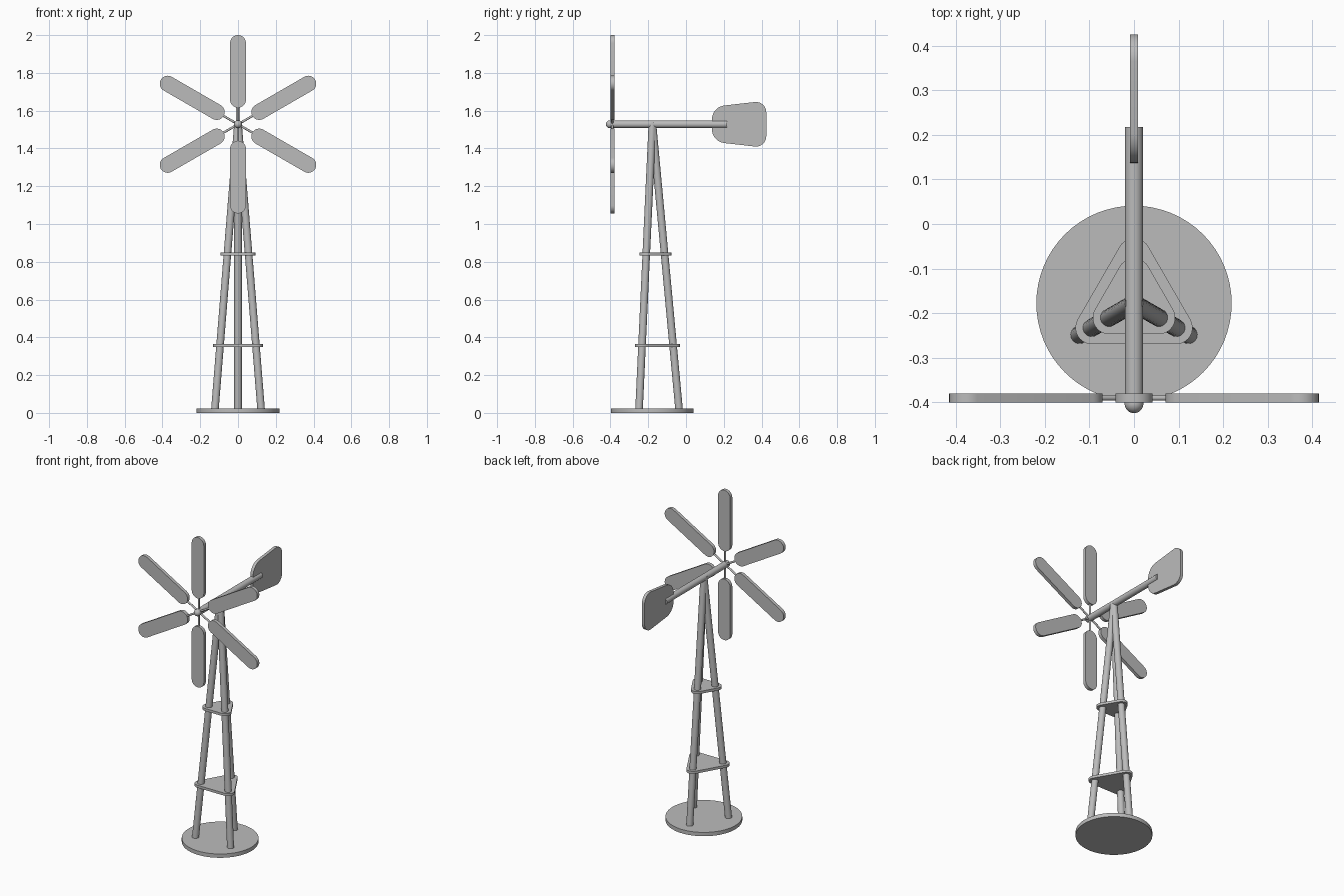
import bpy
import bmesh
from math import radians, sin, cos, pi
from mathutils import Vector, Matrix

cube = bpy.data.objects.get("Cube")
if cube:
    bpy.data.objects.remove(cube, do_unlink=True)

grey = bpy.data.materials.new("plain_grey")
grey.use_nodes = True
COLOUR = (0.5, 0.5, 0.5, 1)
grey.diffuse_color = COLOUR
for node in grey.node_tree.nodes:
    if node.type == 'BSDF_PRINCIPLED':
        node.inputs["Base Color"].default_value = COLOUR

TOWER_Y, AXIS_Z, WHEEL_Y = -0.178, 1.528, -0.39
LEG_SPREAD, LEG_TOP = 0.142, 1.535
LEG_ANGLES = [radians(a) for a in (90, 210, 330)]


def finish(name, bm):
    """Turn a bmesh into a named, coloured, smooth-shaded object."""
    bmesh.ops.recalc_face_normals(bm, faces=bm.faces)
    mesh = bpy.data.meshes.new(name)
    bm.to_mesh(mesh)
    bm.free()
    mesh.materials.append(grey)
    obj = bpy.data.objects.new(name, mesh)
    bpy.context.collection.objects.link(obj)
    bpy.ops.object.select_all(action='DESELECT')
    obj.select_set(True)
    bpy.context.view_layer.objects.active = obj
    bpy.ops.object.shade_smooth_by_angle(angle=radians(30))
    return obj


def rod(name, start, end, radius, sides=32):
    """Capped cylinder between two points."""
    start, end = Vector(start), Vector(end)
    axis = end - start
    turn = axis.to_track_quat('Z', 'Y').to_matrix().to_4x4()
    bm = bmesh.new()
    bmesh.ops.create_cone(bm, cap_ends=True, segments=sides, radius1=radius,
                          radius2=radius, depth=axis.length,
                          matrix=Matrix.Translation((start + end) / 2) @ turn)
    return finish(name, bm)


def plate(name, outline, thickness, matrix):
    """Flat outline in local XY, thickened evenly about its plane."""
    bm = bmesh.new()
    face = bm.faces.new([bm.verts.new((x, y, -thickness / 2)) for x, y in outline])
    top = bmesh.ops.extrude_face_region(bm, geom=[face])["geom"]
    bmesh.ops.translate(bm, vec=(0, 0, thickness),
                        verts=[v for v in top if isinstance(v, bmesh.types.BMVert)])
    bm.transform(matrix)
    return finish(name, bm)


def rounded(corners, steps=10):
    """Round a counter-clockwise polygon of arc centres (x, y, radius)."""
    pts = []
    for i, (x, y, r) in enumerate(corners):
        here = Vector((x, y))
        normals = []
        for a, b in ((corners[i - 1], corners[i]),
                     (corners[i], corners[(i + 1) % len(corners)])):
            # outward normal of the common tangent of two arcs
            d = Vector((b[0] - a[0], b[1] - a[1]))
            side = Vector((d.y, -d.x)).normalized()
            k = (a[2] - b[2]) / d.length
            normals.append(side * (1 - k * k) ** 0.5 + d.normalized() * k)
        sweep = -normals[0].angle_signed(normals[1])
        if sweep <= 0:
            sweep += 2 * pi
        for s in range(steps + 1):
            pts.append(here + r * (Matrix.Rotation(sweep * s / steps, 2) @ normals[0]))
    return pts


# Round base
rod("base", (0, TOWER_Y, 0), (0, TOWER_Y, 0.024), 0.219, 64)

# Three leaning legs
for i, a in enumerate(LEG_ANGLES):
    foot = (LEG_SPREAD * cos(a), TOWER_Y + LEG_SPREAD * sin(a), 0.01)
    rod(f"leg_{i + 1}", foot, (0, TOWER_Y, LEG_TOP), 0.02)

# Triangular braces around the legs
for name, z in (("lower_brace", 0.357), ("upper_brace", 0.842)):
    r = LEG_SPREAD * (1 - z / LEG_TOP)
    outline = rounded([(r * cos(a), r * sin(a), 0.037) for a in LEG_ANGLES])
    plate(name, outline, 0.016, Matrix.Translation((0, TOWER_Y, z)))

# Boom and domed hub
rod("boom", (0, -0.402, AXIS_Z), (0, 0.218, AXIS_Z), 0.02)
bm = bmesh.new()
bmesh.ops.create_uvsphere(bm, u_segments=32, v_segments=16, radius=0.021,
                          matrix=Matrix.Translation((0, -0.403, AXIS_Z)))
finish("hub", bm)

# Six spokes with round-ended blades
blade = rounded([(0.43, 0, 0.042), (0.13, 0, 0.042)], 16)
for i in range(6):
    a = radians(30 + 60 * i)
    tilt = (Matrix.Translation((0, WHEEL_Y, AXIS_Z))
            @ Matrix.Rotation(radians(90), 4, 'X') @ Matrix.Rotation(a, 4, 'Z'))
    plate(f"blade_{i + 1}", blade, 0.021, tilt)
    rod(f"spoke_{i + 1}", (0, WHEEL_Y, AXIS_Z), tilt @ Vector((0.12, 0, 0)), 0.006, 16)

# Tail vane, local X along the boom and local Y up
vane = rounded([(0.212, -0.025, 0.075), (0.37, -0.063, 0.055),
                (0.37, 0.063, 0.055), (0.212, 0.025, 0.075)])
upright = Matrix(((0, 0, 1, 0), (1, 0, 0, 0), (0, 1, 0, AXIS_Z), (0, 0, 0, 1)))
plate("tail_vane", vane, 0.019, upright)
